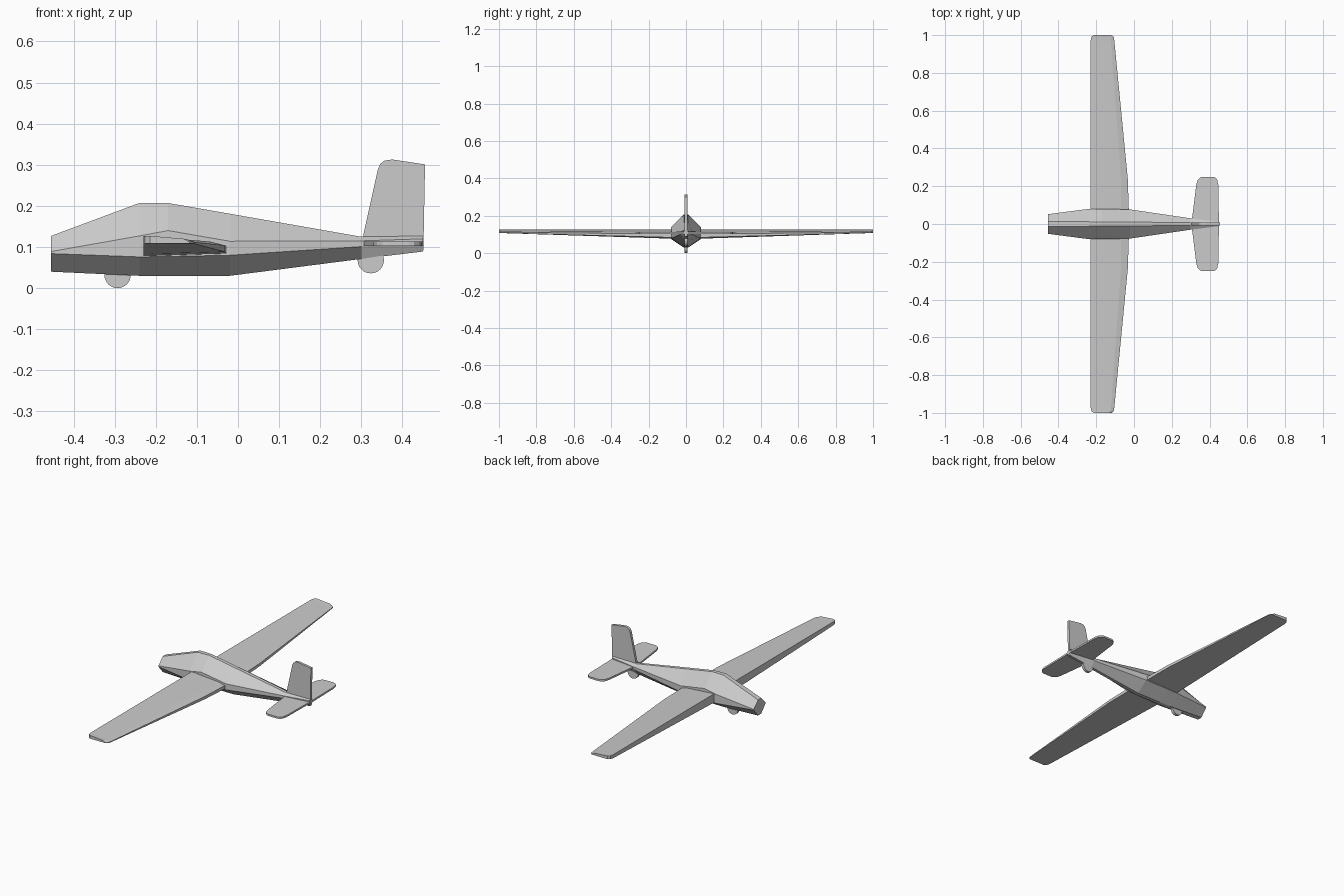
import bpy, bmesh, math

if "Cube" in bpy.data.objects:
    bpy.data.objects.remove(bpy.data.objects["Cube"])


def finish(name, bm):
    bmesh.ops.recalc_face_normals(bm, faces=bm.faces)
    me = bpy.data.meshes.new(name)
    bm.to_mesh(me)
    bm.free()
    ob = bpy.data.objects.new(name, me)
    bpy.context.collection.objects.link(ob)
    return ob


def loft(name, rings):
    """Skin a list of equal-length point rings and cap both ends."""
    bm = bmesh.new()
    rows = [[bm.verts.new(p) for p in r] for r in rings]
    n = len(rows[0])
    for a, b in zip(rows, rows[1:]):
        for i in range(n):
            bm.faces.new((a[i], a[(i + 1) % n], b[(i + 1) % n], b[i]))
    bm.faces.new(rows[0])
    bm.faces.new(rows[-1])
    return finish(name, bm)


def mirror_y(ob):
    m = ob.modifiers.new("mirror", "MIRROR")
    m.use_axis = (False, True, False)
    m.use_clip = True


# Fuselage: x, top z, upper edge z, lower edge z, bottom z, half width, ridge half width
stations = [
    (-0.455, 0.127, 0.089, 0.084, 0.040, 0.052, 0.014),
    (-0.240, 0.207, 0.127, 0.076, 0.030, 0.080, 0.012),
    (-0.170, 0.207, 0.140, 0.077, 0.030, 0.080, 0.010),
    (-0.020, 0.181, 0.114, 0.080, 0.030, 0.077, 0.010),
    (0.300, 0.125, 0.115, 0.101, 0.071, 0.030, 0.008),
    (0.450, 0.127, 0.120, 0.110, 0.089, 0.011, 0.007),
]
loft("fuselage", [[(x, -r, t), (x, r, t), (x, w, u), (x, w, l),
                   (x, r, b), (x, -r, b), (x, -w, l), (x, -w, u)]
                  for x, t, u, l, b, w, r in stations])

# Wing: y, front x, rear x, bevel width, underside z
wing_rows = [
    (0.00, -0.230, -0.025, 0.042, 0.075),
    (0.24, -0.230, -0.033, 0.036, 0.083),
    (0.97, -0.230, -0.104, 0.018, 0.107),
    (0.99, -0.226, -0.107, 0.016, 0.108),
    (1.00, -0.214, -0.118, 0.014, 0.109),
]
mirror_y(loft("wing", [[(f, y, b), (f, y, 0.127),
                        (r - v, y, 0.127 - 0.085 * (r - v - f)),
                        (r, y, 0.102 + 0.01 * y), (r, y, b + 0.007 * (1 - y))]
                       for y, f, r, v, b in wing_rows]))

# Tailplane
tail_rows = [(0.0, 0.302, 0.451), (0.05, 0.310, 0.449), (0.21, 0.330, 0.446),
             (0.235, 0.338, 0.440), (0.247, 0.352, 0.428), (0.25, 0.365, 0.415)]
mirror_y(loft("tailplane", [[(f, y, 0.103), (f, y, 0.113),
                             (r, y, 0.113), (r, y, 0.103)]
                            for y, f, r in tail_rows]))

# Tail fin
fin = [(0.302, 0.110), (0.306, 0.135), (0.340, 0.288), (0.346, 0.302),
       (0.356, 0.310), (0.375, 0.313), (0.455, 0.301), (0.451, 0.092), (0.435, 0.092)]
loft("tail_fin", [[(x, y, z) for x, z in fin] for y in (-0.007, 0.007)])


# Wheels
def wheel(name, x, z):
    r = 0.032
    angles = [math.tau * i / 32 for i in range(32)]
    ob = loft(name, [[(x + r * math.cos(a), y, z + r * math.sin(a)) for a in angles]
                     for y in (-0.008, 0.008)])
    bpy.context.view_layer.objects.active = ob
    ob.select_set(True)
    bpy.ops.object.shade_smooth_by_angle(angle=math.radians(30))
    ob.select_set(False)


wheel("front_wheel", -0.293, 0.032)
wheel("rear_wheel", 0.323, 0.068)
